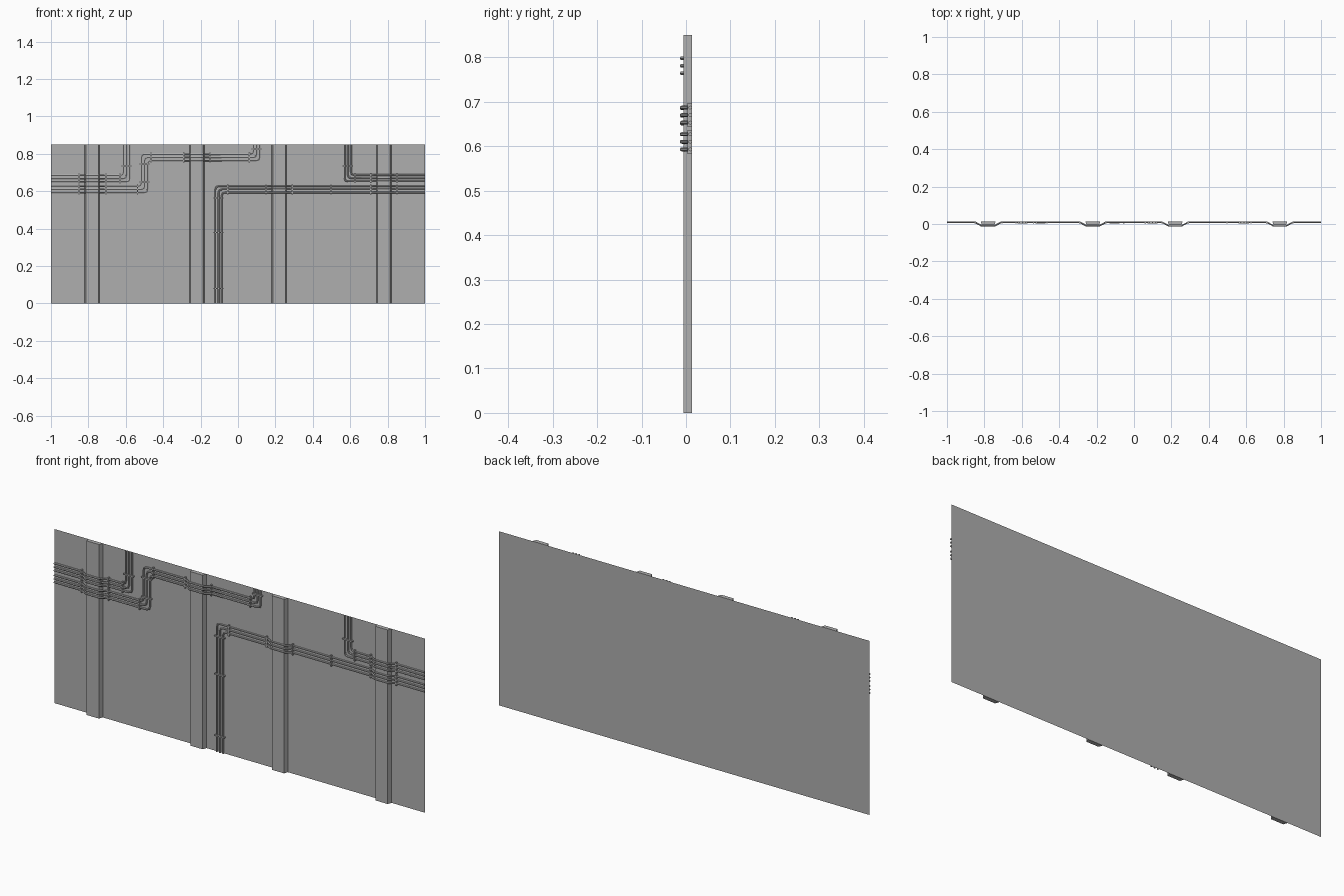
import bpy
import bmesh
from mathutils import Vector

if "Cube" in bpy.data.objects:
    bpy.data.objects.remove(bpy.data.objects["Cube"])

grey = bpy.data.materials.new("plain_grey")
grey.use_nodes = True
colour = (0.43, 0.43, 0.43, 1)
grey.diffuse_color = colour
grey.node_tree.nodes["Principled BSDF"].inputs["Base Color"].default_value = colour

HEIGHT = 0.85
BACK = 0.014          # plane of the wall sheet
RIB_FRONT = -0.006
RADIUS = 0.0045
SPACING = 0.017
RIBS = (-0.78, -0.22, 0.22, 0.78)


def add_mesh(name, bm):
    bmesh.ops.recalc_face_normals(bm, faces=bm.faces)
    mesh = bpy.data.meshes.new(name)
    bm.to_mesh(mesh)
    bm.free()
    mesh.materials.append(grey)
    obj = bpy.data.objects.new(name, mesh)
    bpy.context.collection.objects.link(obj)
    return obj


def box(name, lo, hi):
    bm = bmesh.new()
    bmesh.ops.create_cube(bm, size=1)
    lo, hi = Vector(lo), Vector(hi)
    for v in bm.verts:
        v.co = (lo + hi) / 2 + v.co * (hi - lo)
    return add_mesh(name, bm)


# Flat wall sheet
bm = bmesh.new()
bm.faces.new([bm.verts.new((x, BACK, z))
              for x, z in ((-1, 0), (1, 0), (1, HEIGHT), (-1, HEIGHT))])
add_mesh("wall_sheet", bm)

# Vertical ribs with slightly slanted sides
for i, cx in enumerate(RIBS):
    bm = bmesh.new()
    outline = ((-0.04, BACK), (-0.033, RIB_FRONT), (0.033, RIB_FRONT), (0.04, BACK))
    base = bm.faces.new([bm.verts.new((cx + x, y, 0)) for x, y in outline])
    top = bmesh.ops.extrude_face_region(bm, geom=[base])["geom"]
    bmesh.ops.translate(bm, vec=(0, 0, HEIGHT),
                        verts=[g for g in top if isinstance(g, bmesh.types.BMVert)])
    add_mesh(f"rib_{i + 1}", bm)


def depth(x):
    """Pipe centre depth: close to the sheet, stepping out over each rib."""
    d = min(abs(x - c) for c in RIBS)
    t = min(max((0.07 - d) / 0.035, 0), 1)
    return BACK - RADIUS + t * (RIB_FRONT - BACK + 0.001)


def offset_path(path, dist):
    """Shift a right-angled path sideways."""
    dirs = [(b - a).normalized() for a, b in zip(path, path[1:])]
    normals = [Vector((-d.y, d.x)) for d in dirs]
    out = [path[0] + normals[0] * dist]
    for p, n, m in zip(path[1:-1], normals, normals[1:]):
        out.append(p + (n + m) * dist)
    return out + [path[-1] + normals[-1] * dist]


def round_corners(path, size=0.018):
    out = [path[0]]
    for a, p, b in zip(path, path[1:], path[2:]):
        s = p + (a - p).normalized() * size
        e = p + (b - p).normalized() * size
        out += [s, (s + e) / 4 + p / 2, e]
    return out + [path[-1]]


def over_ribs(path):
    """Add the bend points where a path crosses a rib."""
    out = [path[0]]
    for a, b in zip(path, path[1:]):
        bends = [c + o for c in RIBS for o in (-0.07, -0.035, 0.035, 0.07)]
        for x in sorted(bends, reverse=a.x > b.x):
            if min(a.x, b.x) + 0.001 < x < max(a.x, b.x) - 0.001:
                out.append(a.lerp(b, (x - a.x) / (b.x - a.x)))
        out.append(b)
    return [(p.x, depth(p.x), p.y) for p in out]


def pipe(name, points):
    curve = bpy.data.curves.new(name, "CURVE")
    curve.dimensions = "3D"
    curve.bevel_depth = RADIUS
    curve.bevel_resolution = 1
    curve.use_fill_caps = True
    spline = curve.splines.new("POLY")
    spline.points.add(len(points) - 1)
    for p, co in zip(spline.points, points):
        p.co = (*co, 1)
    curve.materials.append(grey)
    obj = bpy.data.objects.new(name, curve)
    bpy.context.collection.objects.link(obj)
    bpy.ops.object.select_all(action="DESELECT")
    obj.select_set(True)
    bpy.context.view_layer.objects.active = obj
    bpy.ops.object.convert(target="MESH")
    bpy.ops.object.shade_smooth_by_angle()


# Pipe runs, three pipes in each
runs = {
    "left_upper": [(-1, 0.668), (-0.596, 0.668), (-0.596, HEIGHT)],
    "left_lower": [(-1, 0.61), (-0.5, 0.61), (-0.5, 0.781), (0.099, 0.781), (0.099, HEIGHT)],
    "right_lower": [(-0.104, 0), (-0.104, 0.61), (1, 0.61)],
    "right_upper": [(0.587, HEIGHT), (0.587, 0.67), (1, 0.67)],
}
for name, corners in runs.items():
    path = [Vector(c) for c in corners]
    for k in (-1, 0, 1):
        pipe(f"pipe_{name}_{k + 2}", over_ribs(round_corners(offset_path(path, k * SPACING))))

# Thin straps holding the pipes; upright straps cross level pipes
upright = {0.668: (-0.85, -0.705, -0.63), 0.781: (-0.465, -0.29, -0.15, 0.06),
           0.61: (-0.85, -0.705, -0.537, -0.055, 0.15, 0.29, 0.497, 0.71, 0.85),
           0.67: (0.625, 0.71, 0.85)}
level = {-0.596: (0.735,), -0.5: (0.65, 0.745), 0.099: (0.825,),
         -0.104: (0.08, 0.38, 0.565), 0.587: (0.735,)}
REACH, HALF, STRAP_FRONT = 0.027, 0.003, 0.0035
for z, xs in upright.items():
    for x in xs:
        box("strap_upright", (x - HALF, STRAP_FRONT, z - REACH), (x + HALF, BACK, z + REACH))
for x, zs in level.items():
    for z in zs:
        box("strap_level", (x - REACH, STRAP_FRONT, z - HALF), (x + REACH, BACK, z + HALF))
